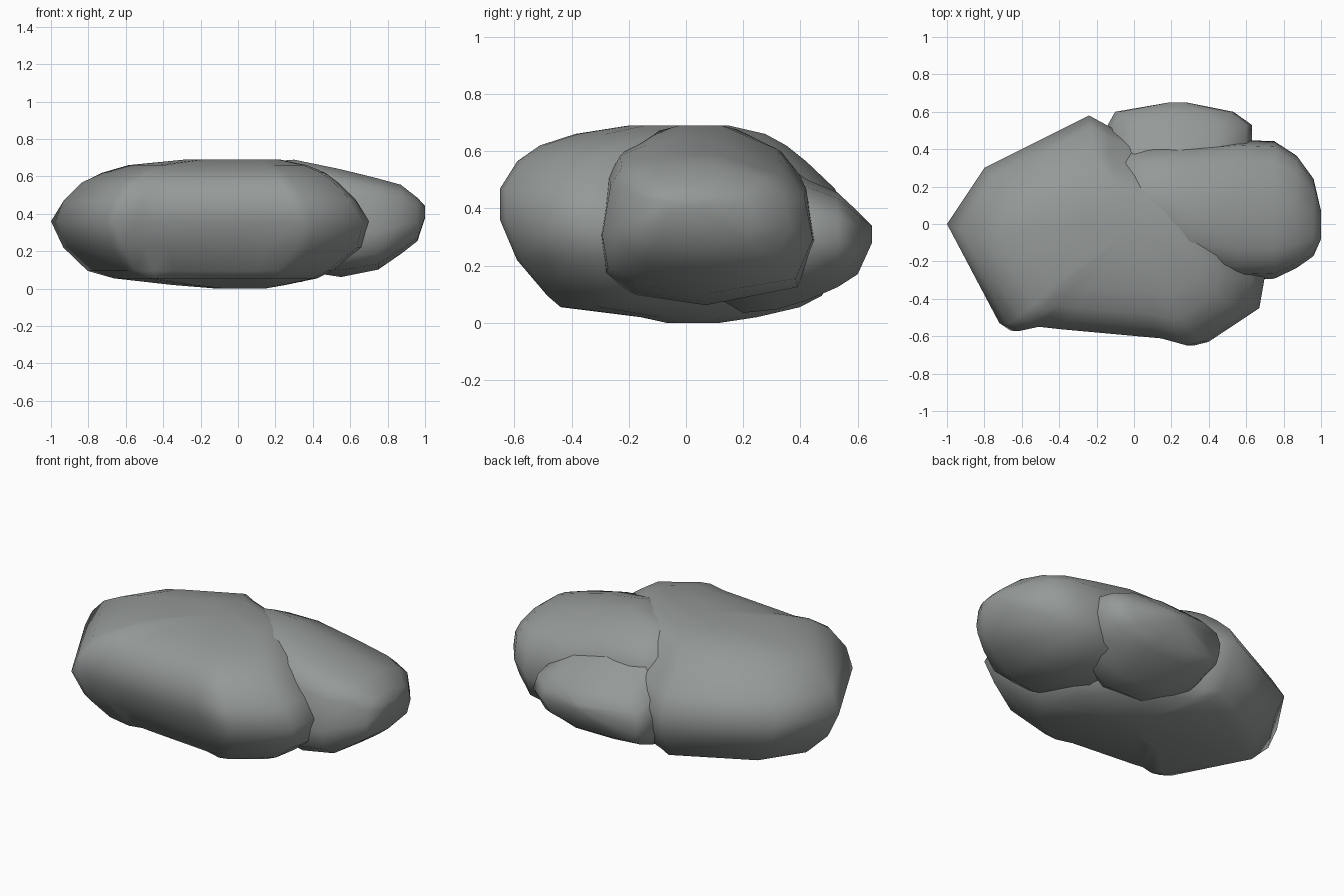
import bpy
import bmesh

cube = bpy.data.objects.get("Cube")
if cube:
    bpy.data.objects.remove(cube, do_unlink=True)

stone_grey = bpy.data.materials.new("stone grey")
stone_grey.use_nodes = True
colour = (0.30, 0.32, 0.315, 1)
stone_grey.diffuse_color = colour
shader = stone_grey.node_tree.nodes["Principled BSDF"]
shader.inputs["Base Color"].default_value = colour
shader.inputs["Roughness"].default_value = 0.9


def place(axis, along, u, v):
    """Turn a section point into a 3D point for the chosen loft axis."""
    return {"x": (along, u, v), "y": (u, along, v), "z": (u, v, along)}[axis]


def stone(name, axis, outline, rings):
    """Loft one section outline through (position, scale u, scale v, shift u, shift v)."""
    us, vs = zip(*outline)
    cu, cv = (min(us) + max(us)) / 2, (min(vs) + max(vs)) / 2
    bm = bmesh.new()
    loops = []
    for along, su, sv, du, dv in rings:
        loops.append([
            bm.verts.new(place(axis, along, cu + du + (u - cu) * su, cv + dv + (v - cv) * sv))
            for u, v in outline])
    count = len(outline)
    for low, high in zip(loops, loops[1:]):
        for i in range(count):
            j = (i + 1) % count
            bm.faces.new((low[i], low[j], high[j], high[i]))
    caps = [bm.faces.new(loops[0]), bm.faces.new(loops[-1])]
    bmesh.ops.poke(bm, faces=caps)
    bmesh.ops.recalc_face_normals(bm, faces=bm.faces)
    for face in bm.faces:
        face.smooth = True
    mesh = bpy.data.meshes.new(name)
    bm.to_mesh(mesh)
    bm.free()
    mesh.materials.append(stone_grey)
    obj = bpy.data.objects.new(name, mesh)
    bpy.context.collection.objects.link(obj)
    return obj


# Broad main boulder, lofted upward
stone("main_boulder", "z",
      [(-1, 0), (-.72, -.53), (-.66, -.57), (-.54, -.545), (-.4, -.56), (.17, -.61),
       (.32, -.65), (.4, -.63), (.67, -.45), (.7, -.28), (.62, 0), (.42, .25),
       (.15, .4), (-.13, .52), (-.24, .58), (-.8, .3)],
      [(0, .15, .15, .165, .06), (.02, .36, .33, .1, .08), (.055, .64, .68, .03, .015),
       (.095, .77, .78, 0, .03), (.22, .94, .92, .015, .01), (.36, 1, 1, 0, 0),
       (.47, .92, .95, 0, -.03), (.565, .81, .82, .0, -.05),
       (.62, .7, .7, .02, -.045), (.66, .56, .54, .04, -.02), (.69, .3, .28, .12, .01)])

# Side boulder, lofted outward to the model's left
stone("side_boulder", "x",
      [(-.06, .69), (.11, .69), (.33, .6), (.42, .5), (.45, .3), (.39, .12), (.07, .05),
       (-.18, .09), (-.28, .17), (-.3, .32), (-.27, .55), (-.23, .63), (-.14, .67)],
      [(-.1, .5, .7, .12, .03), (.1, .7, .86, .08, .03), (.3, .88, .92, .02, .025),
       (.55, 1, .9, 0, -.02), (.75, .98, .76, 0, -.025), (.87, .8, .58, -.01, 0),
       (.96, .55, .36, -.04, 0), (1, .2, .1, -.08, .04)])

# Rear boulder, lofted backward
stone("rear_boulder", "y",
      [(-.14, .35), (-.11, .48), (.0, .56), (.25, .58), (.45, .55), (.6, .46),
       (.63, .32), (.55, .17), (.35, .08), (.1, .08), (-.07, .1), (-.13, .2)],
      [(0, .65, .95, -.02, .06), (.2, .9, 1.18, 0, .0), (.32, .98, 1.05, 0, -.02),
       (.42, 1, .85, 0, -.04), (.53, 1, .66, 0, -.04), (.6, .82, .44, -.03, -.05),
       (.65, .12, .12, -.01, -.02)])
